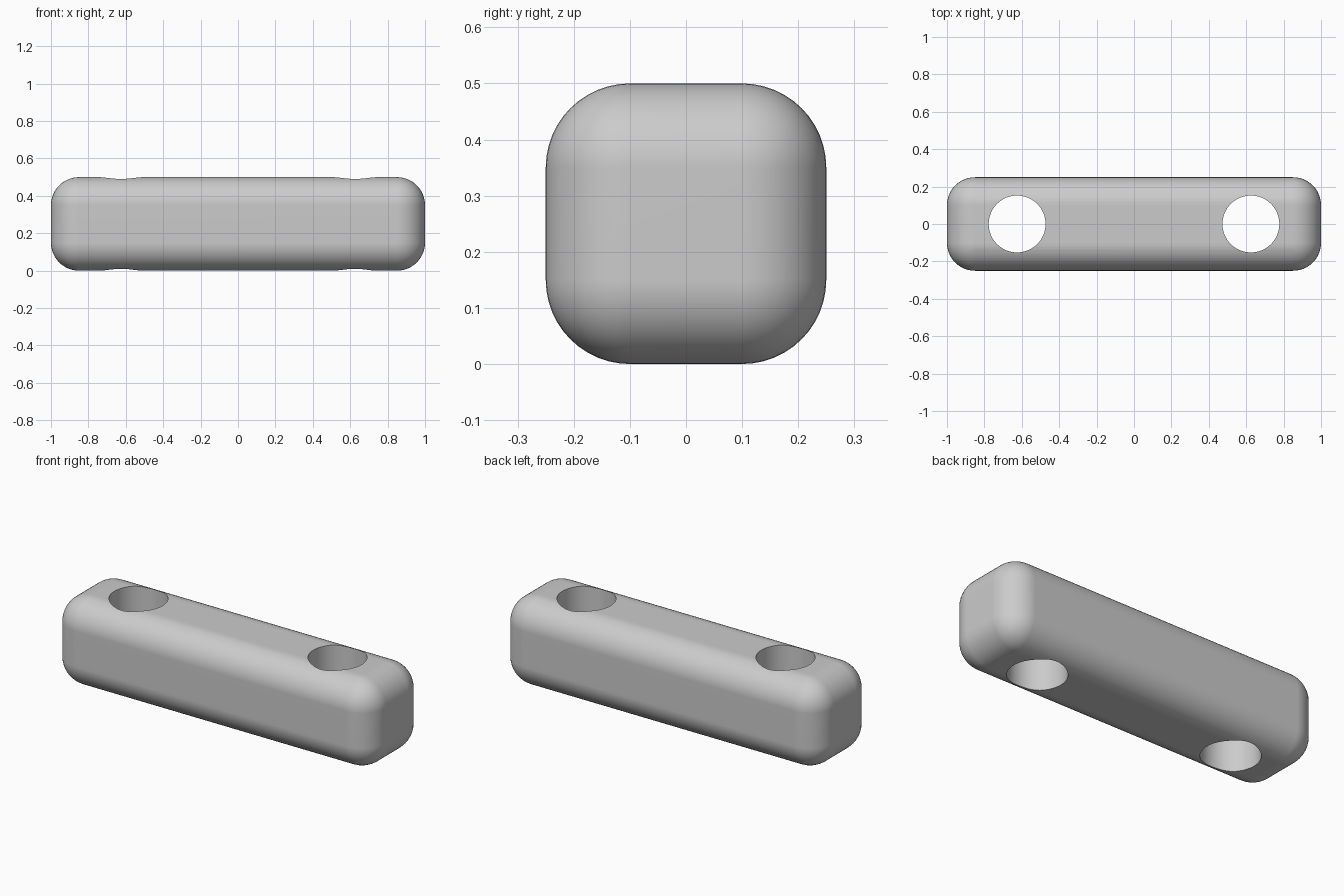
import bpy
from math import radians

cube = bpy.data.objects.get("Cube")
if cube:
    bpy.data.objects.remove(cube, do_unlink=True)

LENGTH, WIDTH, RADIUS = 2.0, 0.5, 0.15
HOLE_X, HOLE_RADIUS = 0.625, 0.152

# Plain grey material
grey = bpy.data.materials.new("grey")
grey.use_nodes = True
color = (0.6, 0.6, 0.6, 1)
grey.diffuse_color = color
grey.node_tree.nodes["Principled BSDF"].inputs["Base Color"].default_value = color

# Rounded bar
bpy.ops.mesh.primitive_cube_add(size=1, location=(0, 0, WIDTH / 2))
bar = bpy.context.object
bar.name = "rounded_bar"
bar.scale = (LENGTH, WIDTH, WIDTH)
bpy.ops.object.transform_apply(location=False, rotation=False, scale=True)
bar.data.materials.append(grey)
bevel = bar.modifiers.new("rounding", 'BEVEL')
bevel.width = RADIUS
bevel.segments = 12

# Vertical through holes near both ends
for side, x in (("left", HOLE_X), ("right", -HOLE_X)):
    bpy.ops.mesh.primitive_cylinder_add(
        vertices=64, radius=HOLE_RADIUS, depth=2 * WIDTH, location=(x, 0, WIDTH / 2))
    cutter = bpy.context.object
    cutter.name = side + "_hole_cutter"
    cutter.data.materials.append(grey)
    cutter.hide_render = True
    cut = bar.modifiers.new(side + "_hole", 'BOOLEAN')
    cut.operation = 'DIFFERENCE'
    cut.solver = 'EXACT'
    cut.object = cutter

# Apply the cuts, then remove the cutters
bpy.ops.object.select_all(action='DESELECT')
bar.select_set(True)
bpy.context.view_layer.objects.active = bar
cutters = [m.object for m in bar.modifiers if m.type == 'BOOLEAN']
for name in [m.name for m in bar.modifiers]:
    bpy.ops.object.modifier_apply(modifier=name)
for cutter in cutters:
    bpy.data.objects.remove(cutter, do_unlink=True)

# Smooth rounding with crisp hole rims and clean flat sides
bpy.ops.object.shade_smooth_by_angle(angle=radians(30))
normals = bar.modifiers.new("clean_normals", 'WEIGHTED_NORMAL')
normals.keep_sharp = True
